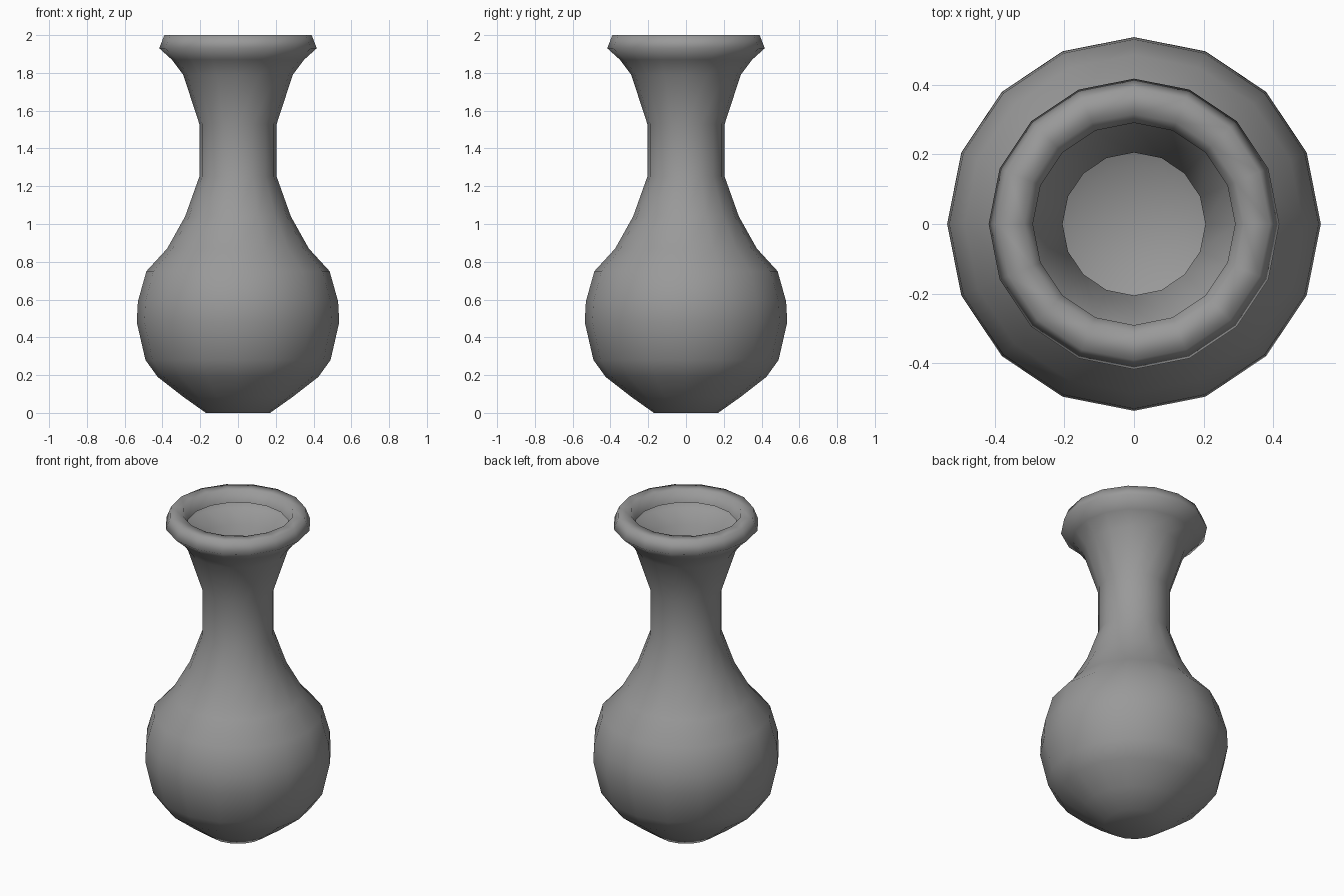
import bpy
import bmesh
import math

cube = bpy.data.objects.get("Cube")
if cube:
    bpy.data.objects.remove(cube, do_unlink=True)

SIDES = 16

# Profile as (radius, height): base, belly, neck, flared mouth, rolled lip
PROFILE = [
    (0.0, 0.0), (0.17, 0.0), (0.29, 0.085), (0.425, 0.19), (0.49, 0.28),
    (0.536, 0.48), (0.53, 0.59), (0.485, 0.75), (0.375, 0.87),
    (0.28, 1.04), (0.205, 1.25), (0.205, 1.53), (0.29, 1.79),
    (0.35, 1.87), (0.417, 1.93), (0.39, 2.0), (0.315, 2.0), (0.29, 1.93),
]


def make_material(name, color):
    mat = bpy.data.materials.new(name)
    mat.use_nodes = True
    mat.diffuse_color = color
    mat.node_tree.nodes["Principled BSDF"].inputs["Base Color"].default_value = color
    return mat


def lathe(name, profile, sides, mat):
    """Revolve a profile around the z axis into a smooth thin shell."""
    bm = bmesh.new()
    verts = [bm.verts.new((r, 0, z)) for r, z in profile]
    edges = [bm.edges.new(pair) for pair in zip(verts, verts[1:])]
    bmesh.ops.spin(bm, geom=verts + edges, cent=(0, 0, 0), axis=(0, 0, 1),
                   angle=2 * math.pi, steps=sides)
    bmesh.ops.remove_doubles(bm, verts=bm.verts[:], dist=0.0005)
    bmesh.ops.recalc_face_normals(bm, faces=bm.faces[:])
    # Keep the belly facing outwards
    belly = max(bm.faces, key=lambda f: f.calc_center_median().xy.length)
    if belly.normal.dot(belly.calc_center_median()) < 0:
        bmesh.ops.reverse_faces(bm, faces=bm.faces[:])
    for face in bm.faces:
        face.smooth = True
    mesh = bpy.data.meshes.new(name)
    bm.to_mesh(mesh)
    bm.free()
    mesh.materials.append(mat)
    obj = bpy.data.objects.new(name, mesh)
    bpy.context.collection.objects.link(obj)
    return obj


# Vase body with rolled lip
grey = make_material("grey clay", (0.32, 0.32, 0.32, 1.0))
lathe("vase", PROFILE, SIDES, grey)
